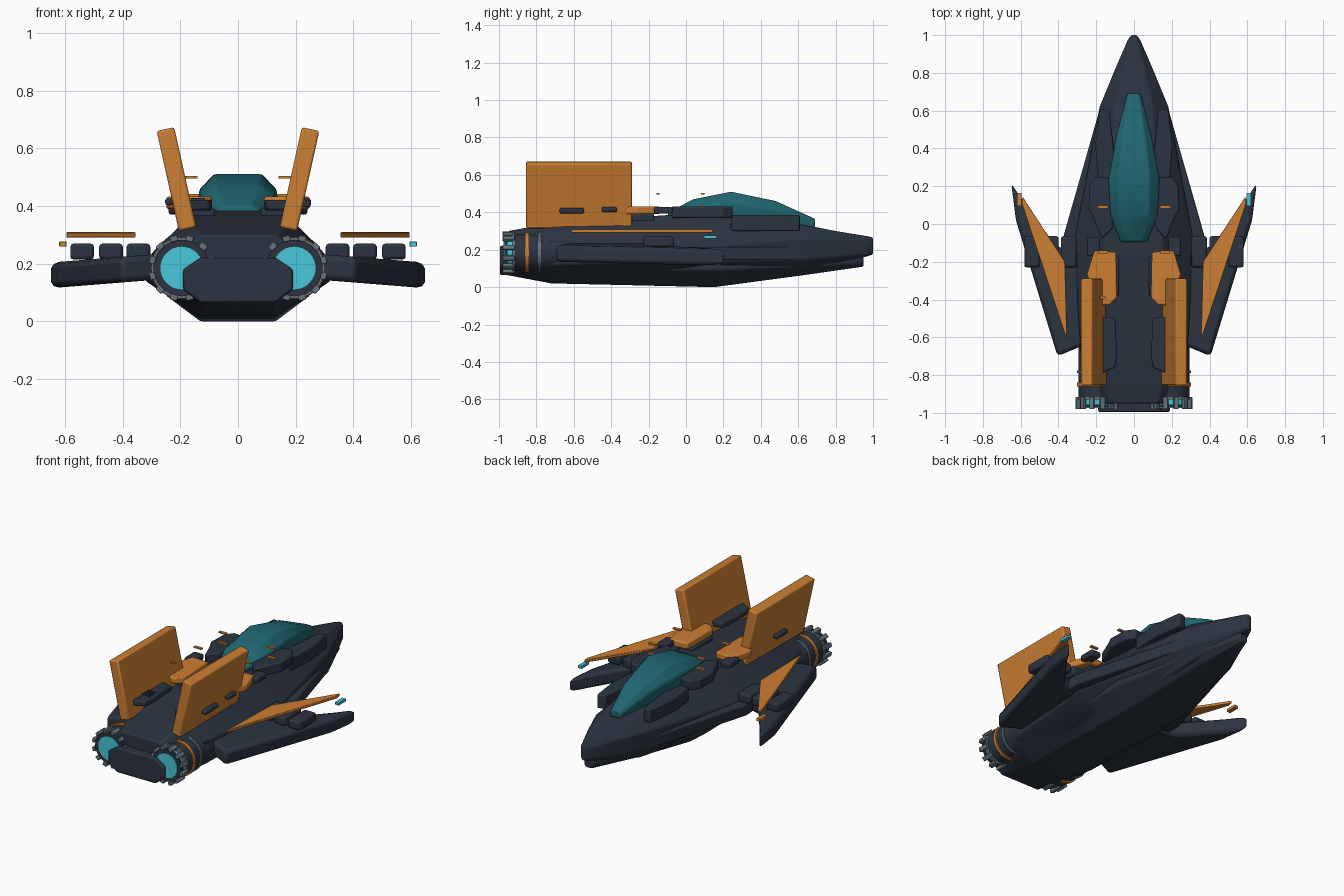
import bpy, bmesh, math
from mathutils import Matrix, Vector

cube = bpy.data.objects.get("Cube")
if cube:
    bpy.data.objects.remove(cube)


def material(name, rgb):
    m = bpy.data.materials.new(name)
    m.use_nodes = True
    m.diffuse_color = (*rgb, 1)
    m.node_tree.nodes["Principled BSDF"].inputs["Base Color"].default_value = (*rgb, 1)
    return m


SLATE = material("dark slate", (0.025, 0.034, 0.052))
ORANGE = material("burnt orange", (0.60, 0.21, 0.033))
GLASS = material("deep teal glass", (0.014, 0.135, 0.165))
GLOW = material("bright cyan", (0.065, 0.57, 0.70))
STEEL = material("grey steel", (0.13, 0.17, 0.20))


def finish(name, bm, mat, mirror=False, bevel=0.0):
    bmesh.ops.recalc_face_normals(bm, faces=bm.faces)
    mesh = bpy.data.meshes.new(name)
    bm.to_mesh(mesh)
    bm.free()
    mesh.materials.append(mat)
    ob = bpy.data.objects.new(name, mesh)
    bpy.context.collection.objects.link(ob)
    if bevel:
        mod = ob.modifiers.new("bevel", "BEVEL")
        mod.width = bevel
        mod.segments = 2
        mod.limit_method = "ANGLE"
        mod.angle_limit = math.radians(35)
    if mirror:
        ob.modifiers.new("mirror", "MIRROR")
    bpy.context.view_layer.objects.active = ob
    bpy.ops.object.select_all(action="DESELECT")
    ob.select_set(True)
    bpy.ops.object.shade_smooth_by_angle(angle=math.radians(25))
    return ob


def loft(name, rings, mat, bevel=0.0):
    bm = bmesh.new()
    loops = [[bm.verts.new(p) for p in ring] for ring in rings]
    n = len(loops[0])
    for a, b in zip(loops, loops[1:]):
        for i in range(n):
            j = (i + 1) % n
            bm.faces.new((a[i], a[j], b[j], b[i]))
    bm.faces.new(loops[0])
    bm.faces.new(loops[-1])
    return finish(name, bm, mat, bevel=bevel)


def octagon(y, w, wt, wb, zt, zh, zl, zb):
    half = [(wb, zb), (w, zl), (w, zh), (wt, zt)]
    return [(x, y, z) for x, z in half] + [(-x, y, z) for x, z in reversed(half)]


def prism(name, outline, z0, z1, mat, mirror=True, bevel=0.008, slope=0.0):
    bm = bmesh.new()
    lo, hi = ([bm.verts.new((x, y, z - slope * (x - 0.3))) for x, y in outline]
              for z in (z0, z1))
    n = len(outline)
    bm.faces.new(lo)
    bm.faces.new(hi)
    for i in range(n):
        j = (i + 1) % n
        bm.faces.new((lo[i], lo[j], hi[j], hi[i]))
    return finish(name, bm, mat, mirror, bevel)


def box(name, centre, size, mat, mirror=True, bevel=0.008, tilt=0.0):
    bm = bmesh.new()
    bmesh.ops.create_cube(bm, size=1)
    m = Matrix.Translation(centre) @ Matrix.Rotation(tilt, 4, "Y") @ Matrix.Diagonal((*size, 1))
    bm.transform(m)
    return finish(name, bm, mat, mirror, bevel)


def cylinder(name, y0, y1, r, mat, sides=32):
    bm = bmesh.new()
    bmesh.ops.create_cone(bm, segments=sides, radius1=r, radius2=r,
                          depth=abs(y1 - y0), cap_ends=True)
    bm.transform(Matrix.Translation((ENGINE_X, (y0 + y1) / 2, ENGINE_Z))
                 @ Matrix.Rotation(math.pi / 2, 4, "X"))
    return finish(name, bm, mat, True)


# Fuselage: y, half width, top and bottom half widths, then heights
loft("hull", [octagon(*s) for s in (
    (-0.95, 0.20, 0.13, 0.13, 0.30, 0.24, 0.12, 0.07),
    (-0.70, 0.28, 0.18, 0.14, 0.345, 0.26, 0.12, 0.03),
    (-0.10, 0.32, 0.15, 0.16, 0.385, 0.21, 0.14, 0.03),
    (0.20, 0.26, 0.13, 0.15, 0.38, 0.23, 0.14, 0.03),
    (0.62, 0.182, 0.10, 0.12, 0.335, 0.26, 0.15, 0.08),
    (0.80, 0.108, 0.06, 0.07, 0.30, 0.26, 0.16, 0.12),
    (0.97, 0.035, 0.02, 0.02, 0.272, 0.25, 0.18, 0.165),
    (1.00, 0.015, 0.01, 0.01, 0.265, 0.25, 0.19, 0.175))], SLATE, 0.008)
loft("keel", [octagon(*s) for s in (
    (-0.96, 0.18, 0.15, 0.12, 0.20, 0.15, 0.11, 0.065),
    (-0.72, 0.25, 0.18, 0.13, 0.20, 0.15, 0.10, 0.02),
    (0.15, 0.25, 0.18, 0.13, 0.18, 0.14, 0.09, 0.0),
    (0.60, 0.15, 0.10, 0.08, 0.17, 0.15, 0.11, 0.06),
    (0.95, 0.03, 0.02, 0.02, 0.17, 0.155, 0.13, 0.11))], SLATE, 0.008)
loft("tail_block", [octagon(y, 0.19, 0.13, 0.13, 0.22, 0.18, 0.11, 0.065)
                    for y in (-0.995, -0.90)], SLATE, 0.008)
prism("hull_strake", [(0.15, 0.62), (0.184, 0.60), (0.372, -0.06), (0.36, -0.25), (0.20, -0.40)],
      0.145, 0.215, SLATE)

# Canopy
loft("canopy", [octagon(y, w, 0.62 * w, 0.9 * w, zt, zh, zl, 0.32) for y, w, zt, zh, zl in (
    (-0.095, 0.07, 0.40, 0.39, 0.37),
    (0.04, 0.125, 0.47, 0.43, 0.38),
    (0.24, 0.135, 0.51, 0.455, 0.38),
    (0.48, 0.09, 0.46, 0.42, 0.36),
    (0.69, 0.035, 0.365, 0.35, 0.33))], GLASS, 0.008)

# Armour panels on the deck
prism("nose_panel", [(0.09, 0.24), (0.19, 0.24), (0.205, 0.42), (0.18, 0.61), (0.13, 0.60)],
      0.30, 0.385, SLATE)
prism("cockpit_panel", [(0.11, -0.02), (0.17, -0.08), (0.21, 0.02), (0.24, 0.08),
                        (0.235, 0.20), (0.20, 0.25), (0.11, 0.24)], 0.37, 0.432, SLATE)
box("cockpit_side_block", (0.215, -0.12, 0.41), (0.065, 0.10, 0.035), SLATE)
prism("shoulder_panel", [(0.095, -0.15), (0.21, -0.14), (0.25, -0.27), (0.17, -0.43),
                         (0.13, -0.43), (0.09, -0.39)], 0.39, 0.432, ORANGE)
prism("shoulder_base", [(0.08, -0.17), (0.18, -0.17), (0.18, -0.38), (0.08, -0.38)],
      0.33, 0.392, SLATE)
prism("rear_deck_panel", [(0.10, -0.50), (0.17, -0.49), (0.17, -0.79), (0.10, -0.76),
                          (0.09, -0.70)], 0.385, 0.421, SLATE)
for i in range(3):
    box("deck_vent", (-0.14, -0.64 - 0.025 * i, 0.422), (0.05, 0.012, 0.01), SLATE, False, 0)

# Tilted tail fins with small outer plates
FIN_TILT = math.radians(12.5)
box("tail_fin", (0.213, -0.572, 0.493), (0.062, 0.565, 0.355), ORANGE, tilt=FIN_TILT)
for x, y, z, length in ((0.235, -0.61, 0.408, 0.13), (0.235, -0.41, 0.415, 0.08),
                        (-0.235, -0.58, 0.415, 0.11)):
    box("fin_plate", (x, y, z), (0.035, length, 0.025), SLATE, False,
        tilt=math.copysign(FIN_TILT, x))

# Swept wings with floating upper plates and pods
prism("wing", [(0.24, -0.63), (0.405, -0.70), (0.625, 0.02), (0.65, 0.215),
               (0.58, 0.11), (0.41, -0.12), (0.24, -0.15)],
      0.143, 0.232, SLATE, bevel=0.02, slope=0.08)
prism("wing_plate", [(0.355, -0.615), (0.595, 0.11), (0.59, 0.145), (0.365, -0.20)],
      0.291, 0.309, ORANGE, bevel=0.003)
for x in (0.345, 0.44, 0.54):
    box("wing_pod", (x, -0.147, 0.242), (0.082, 0.165, 0.056), SLATE, bevel=0.012)
for x, mat in ((0.607, GLOW), (-0.607, ORANGE)):
    box("wing_light", (x, 0.13, 0.268), (0.025, 0.07, 0.018), mat, False, 0.002)

# Small floating markers above the deck
for y in (0.09, -0.15):
    box("marker", (0.165, y, 0.50), (0.05, 0.018, 0.008), ORANGE, bevel=0)
box("marker_rear", (-0.165, -0.39, 0.50), (0.03, 0.015, 0.008), ORANGE, False, 0)
box("cockpit_stub", (0.165, 0.09, 0.435), (0.06, 0.015, 0.012), ORANGE, bevel=0)

# Engines: housing, bands, glowing exhaust and a ring of clamps
ENGINE_X, ENGINE_Z = 0.195, 0.185
cylinder("engine_housing", -0.92, -0.60, 0.10, SLATE)
cylinder("engine_orange_band", -0.86, -0.84, 0.108, ORANGE)
cylinder("engine_steel_band", -0.79, -0.775, 0.107, STEEL)
cylinder("engine_collar", -0.93, -0.915, 0.106, STEEL)
cylinder("glow_band", -0.955, -0.93, 0.088, GLOW)
cylinder("exhaust_rim", -0.97, -0.955, 0.098, SLATE)
cylinder("exhaust_glow", -0.975, -0.94, 0.074, GLOW)
for i in range(12):
    a = math.tau * (i + 0.5) / 12
    c = Vector((ENGINE_X + 0.105 * math.cos(a), -0.948, ENGINE_Z + 0.105 * math.sin(a)))
    box("engine_clamp", c, (0.02, 0.065, 0.026), STEEL, bevel=0.003, tilt=-a)
